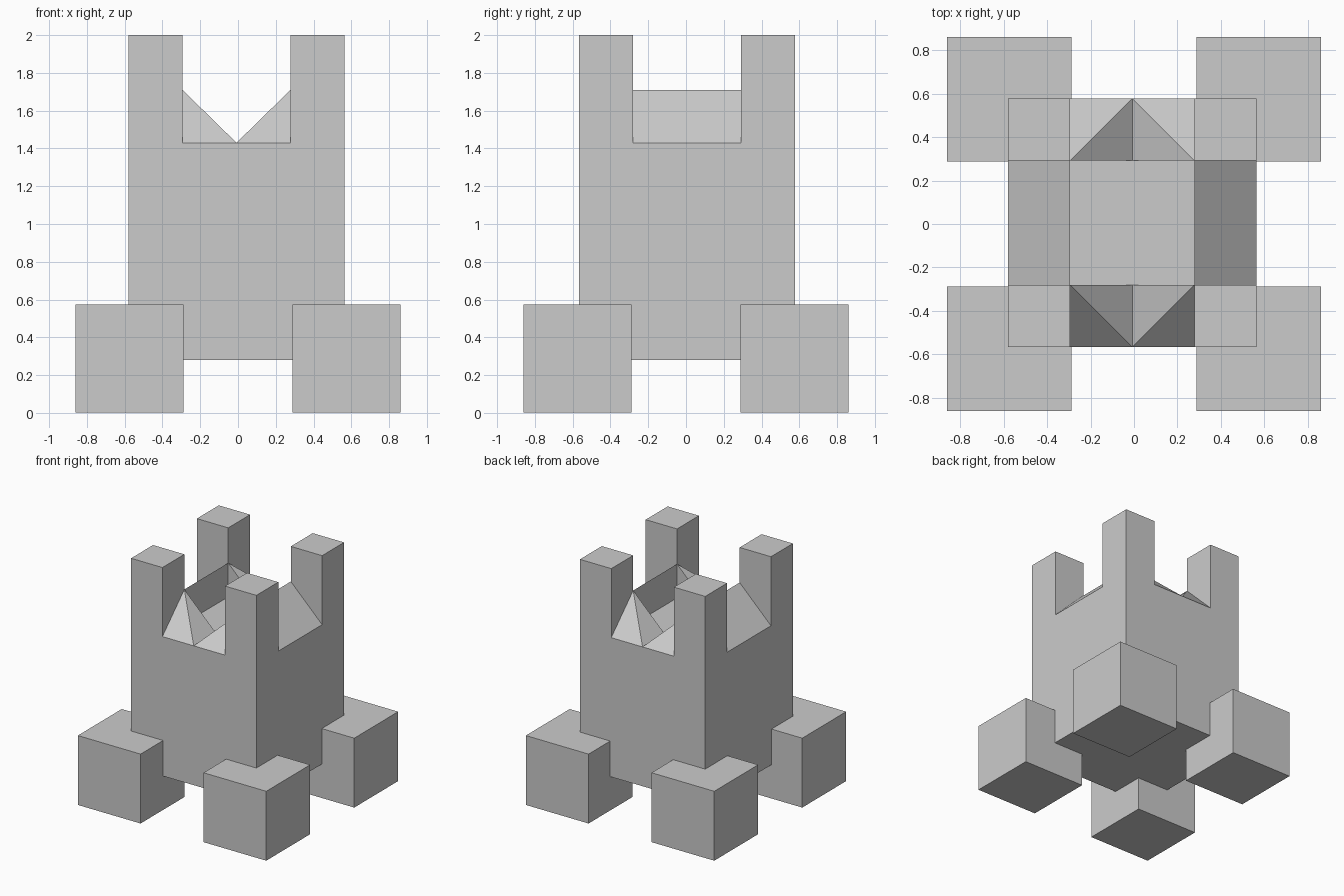
import bpy, bmesh

if "Cube" in bpy.data.objects:
    bpy.data.objects.remove(bpy.data.objects["Cube"])

H, I = 0.572, 0.286                          # outer half width, inner corner
BOT, FLOOR, PEAK, TOP = 0.28, 1.43, 1.71, 2.0


def mirrored_object(name, bm, location=(0, 0, 0)):
    """Turn one quarter into a full object, mirrored in x and y."""
    bmesh.ops.remove_doubles(bm, verts=bm.verts, dist=1e-5)
    bmesh.ops.recalc_face_normals(bm, faces=bm.faces)
    mesh = bpy.data.meshes.new(name)
    bm.to_mesh(mesh)
    bm.free()
    obj = bpy.data.objects.new(name, mesh)
    obj.location = location
    bpy.context.collection.objects.link(obj)
    mod = obj.modifiers.new("Mirror", 'MIRROR')
    mod.use_axis = (True, True, False)
    mod.use_clip = True
    return obj


# Tower body: one quarter, with a corner turret and the peaked openings
peak = (I, I, PEAK)
faces = [
    # underside and turret top
    [(0, 0, BOT), (0, H, BOT), (H, H, BOT), (H, 0, BOT)],
    [(I, I, TOP), (H, I, TOP), (H, H, TOP), (I, H, TOP)],
    # outer walls
    [(H, 0, BOT), (H, H, BOT), (H, H, TOP), (H, I, TOP), (H, I, FLOOR), (H, 0, FLOOR)],
    [(0, H, BOT), (0, H, FLOOR), (I, H, FLOOR), (I, H, TOP), (H, H, TOP), (H, H, BOT)],
    # turret walls facing the openings
    [peak, (H, I, FLOOR), (H, I, TOP), (I, I, TOP)],
    [peak, (I, I, TOP), (I, H, TOP), (I, H, FLOOR)],
    # wedge sill in the side opening, with its inner wall
    [(H, 0, FLOOR), (H, I, FLOOR), peak, (I, 0, PEAK)],
    [(I, 0, FLOOR), (I, 0, PEAK), peak, (I, I, FLOOR)],
    # valley-shaped sill in the front and back opening, with its inner wall
    [peak, (I, H, FLOOR), (0, H, FLOOR)],
    [peak, (0, H, FLOOR), (0, I, FLOOR)],
    [peak, (0, I, FLOOR), (I, I, FLOOR)],
    # roof floor
    [(0, 0, FLOOR), (I, 0, FLOOR), (I, I, FLOOR), (0, I, FLOOR)],
]
bm = bmesh.new()
for f in faces:
    bm.faces.new([bm.verts.new(p) for p in f])
mirrored_object("tower_body", bm, (-0.008, 0.006, 0))

# Four cube feet
bm = bmesh.new()
bmesh.ops.create_cube(bm, size=0.573)
bmesh.ops.translate(bm, verts=bm.verts, vec=(0.574, 0.574, 0.2875))
mirrored_object("feet", bm)
